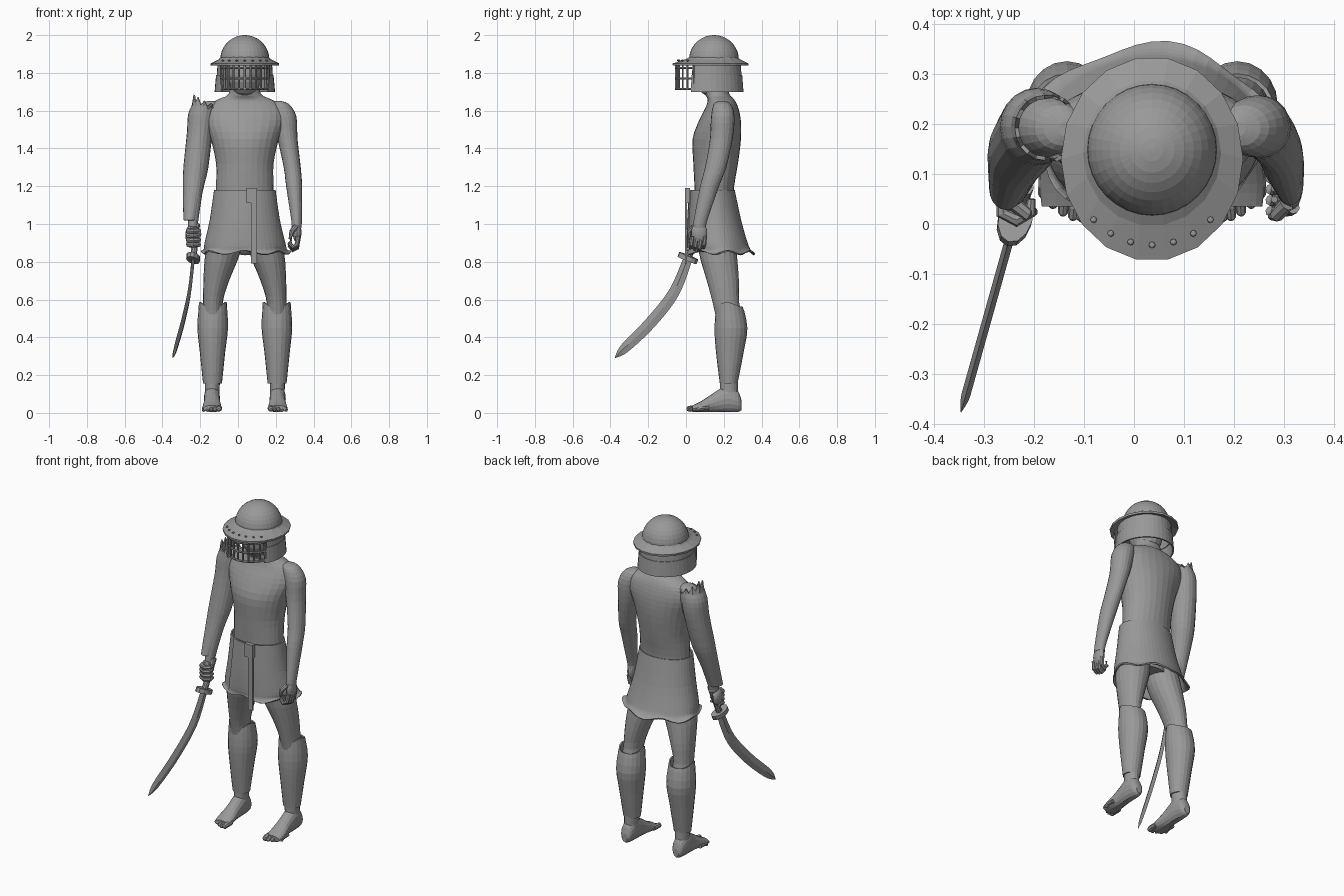
import bpy, bmesh, math
from mathutils import Vector

MID = 0.036          # body centre line in x
parts = []

cube = bpy.data.objects.get("Cube")
if cube:
    bpy.data.objects.remove(cube)

grey = bpy.data.materials.new("plain_grey")
grey.use_nodes = True
COLOUR = (0.32, 0.32, 0.32, 1)
grey.diffuse_color = COLOUR
grey.node_tree.nodes["Principled BSDF"].inputs["Base Color"].default_value = COLOUR


def finish(name, bm):
    bmesh.ops.recalc_face_normals(bm, faces=bm.faces)
    mesh = bpy.data.meshes.new(name)
    bm.to_mesh(mesh)
    bm.free()
    ob = bpy.data.objects.new(name, mesh)
    bpy.context.collection.objects.link(ob)
    mesh.materials.append(grey)
    parts.append(ob)
    return ob


def skin(name, rings, caps=True, closed=True, solid=0.0, mirror=False):
    """Join rings of points into a surface; optionally add its mirrored twin."""
    if mirror:
        twin = [[Vector((2 * MID - p[0], p[1], p[2])) for p in r] for r in rings]
        skin("right_" + name, twin, caps, closed, solid)
        name = "left_" + name
    bm = bmesh.new()
    grid = [[bm.verts.new(p) for p in r] for r in rings]
    n = len(grid[0])
    for a, b in zip(grid, grid[1:]):
        for i in range(n if closed else n - 1):
            j = (i + 1) % n
            bm.faces.new((a[i], a[j], b[j], b[i]))
    if caps:
        bm.faces.new(grid[0])
        bm.faces.new(grid[-1])
    ob = finish(name, bm)
    if solid:
        mod = ob.modifiers.new("thickness", "SOLIDIFY")
        mod.thickness = solid
    return ob


def ease(rows, steps):
    """Catmull-Rom interpolation between rows of numbers."""
    out = []
    for i in range(len(rows) - 1):
        p0, p1 = rows[max(i - 1, 0)], rows[i]
        p2, p3 = rows[i + 1], rows[min(i + 2, len(rows) - 1)]
        for s in range(steps):
            t = s / steps
            out.append([b + t / 2 * (c - a + t * (2 * a - 5 * b + 4 * c - d + t * (3 * (b - c) + d - a)))
                        for a, b, c, d in zip(p0, p1, p2, p3)])
    return out + [list(rows[-1])]


def loft(name, rows, n=20, steps=3, arc=None, wave=None, **kw):
    """Rows are z, x, y, rx, ry of level ellipses; arc limits the sweep in degrees."""
    rows = ease(rows, steps)
    rings = []
    for k, (z, x, y, rx, ry) in enumerate(rows):
        ring = []
        for i in range(n):
            a = math.radians(arc[0] + (arc[1] - arc[0]) * i / (n - 1)) if arc else math.tau * i / n
            dr, dz = wave(k / (len(rows) - 1), a, i) if wave else (0, 0)
            ring.append(Vector((x + rx * (1 + dr) * math.cos(a), y + ry * (1 + dr) * math.sin(a), z + dz)))
        rings.append(ring)
    return skin(name, rings, closed=arc is None, **kw)


def tube(name, path, radii, n=8, **kw):
    path = [Vector(p) for p in path]
    rings = []
    for i, p in enumerate(path):
        d = path[min(i + 1, len(path) - 1)] - path[max(i - 1, 0)]
        q = d.to_track_quat("Z", "Y")
        r = radii[min(i, len(radii) - 1)]
        rings.append([p + q @ Vector((r * math.cos(math.tau * k / n), r * math.sin(math.tau * k / n), 0))
                      for k in range(n)])
    return skin(name, rings, **kw)


def ball(name, c, size, u=16, v=10):
    bm = bmesh.new()
    bmesh.ops.create_uvsphere(bm, u_segments=u, v_segments=v, radius=1)
    for p in bm.verts:
        p.co = Vector(c) + Vector([a * b for a, b in zip(p.co, size)])
    return finish(name, bm)


def box(name, lo, hi):
    x, y, z = zip(lo, hi)
    return skin(name, [[(x[0], y[0], h), (x[1], y[0], h), (x[1], y[1], h), (x[0], y[1], h)] for h in z])


# torso, neck and head
loft("torso", [(.9, MID, .16, .12, .09), (1.1, MID, .15, .15, .1), (1.2, MID, .15, .152, .105),
               (1.32, MID, .157, .152, .118), (1.45, MID, .163, .18, .128), (1.55, MID, .18, .212, .11),
               (1.62, MID, .19, .2, .085), (1.66, MID, .185, .14, .07), (1.69, MID, .165, .085, .064),
               (1.78, MID, .15, .07, .062)], n=28)
ball("head", (MID, .145, 1.79), (.09, .1, .12))

# arms, mirrored, with a torn sleeve over the right one
loft("arm", [(1.652, .21, .19, .012, .015), (1.635, .22, .192, .05, .045), (1.57, .245, .195, .064, .062),
             (1.45, .262, .187, .053, .06), (1.3, .287, .157, .045, .056), (1.2, .297, .125, .042, .05),
             (1.02, .31, .077, .028, .036), (.98, .31, .072, .026, .034)], mirror=True)
loft("torn_sleeve", [(1.64, -.178, .192, .06, .065), (1.58, -.192, .195, .072, .076), (1.48, -.203, .188, .068, .076),
                     (1.3, -.223, .155, .066, .068), (1.2, -.236, .128, .056, .058), (1.02, -.255, .07, .034, .042)],
     caps=False, solid=.008,
     wave=lambda t, a, i: (0, (.016 if i % 2 else -.02) - .03 * math.cos(a)) if t == 0 else (0, 0))

# hands: a relaxed curl on the left, a fist round the grip on the right
ball("left_palm", (.313, .07, .955), (.023, .042, .055))
ball("right_palm", (-.255, .058, .94), (.024, .04, .05))
for i in range(4):
    y = .033 + .022 * i
    z = .935 - .008 * (i % 3)
    tube("left_finger", [(.318, y, z), (.312, y - .004, z - .045), (.29, y - .008, z - .058),
                         (.273, y - .008, z - .035), (.28, y - .006, z - .012)], [.013, .013, .012, .011, .007])
    z = .895 + .024 * i
    tube("right_finger", [(-.262, .06, z), (-.262, .022, z - .004), (-.235, .008, z - .006),
                          (-.207, .024, z - .004), (-.205, .05, z)], [.013, .014, .014, .013, .008])
tube("left_thumb", [(.305, .04, .985), (.285, .018, .96), (.275, .015, .92)], [.015, .014, .008])
tube("right_thumb", [(-.25, .05, .975), (-.215, .02, .97), (-.2, .025, .94)], [.015, .014, .009])

# legs and greaves
loft("leg", [(1.0, .125, .155, .08, .095), (.85, .152, .168, .092, .1), (.7, .187, .195, .068, .085),
             (.58, .205, .212, .052, .07), (.45, .206, .235, .06, .07), (.16, .208, .227, .04, .048),
             (.07, .21, .232, .04, .05)], mirror=True)
loft("greave", [(.57, .205, .23, .074, .07), (.45, .206, .238, .081, .087), (.32, .207, .232, .067, .073),
                (.155, .207, .226, .05, .047)], caps=False, solid=.008, mirror=True,
     wave=lambda t, a, i: (0, .014 * math.cos(2 * a) - .006 * math.sin(3 * a)) if t == 0 else (0, 0))

# bare feet with toes
FOOT = ease([(.294, .21, .04, .018, .025), (.275, .21, .06, .036, .055), (.22, .21, .075, .043, .073),
             (.15, .209, .055, .043, .053), (.08, .21, .032, .05, .03), (.035, .21, .022, .046, .018)], 3)
skin("foot", [[Vector((x + rx * math.cos(math.tau * k / 16), y, max(.004, z + rz * math.sin(math.tau * k / 16))))
               for k in range(16)] for y, x, z, rx, rz in FOOT], mirror=True)
for i in range(5):
    r = .016 if i == 0 else .011
    x, y = .172 + .02 * i, .004 + .003 * i * i
    tube("toe", [(x, y + .07, .025), (x, y + .025, .024), (x + .002, y + .006, r + .004), (x + .002, y, r + .003)],
         [r, r, r * .9, r * .4], mirror=True)

# skirt with a flared uneven hem, overlapping front panel and belt tail
SKIRT = [(1.18, MID, .14, .163, .118), (1.02, MID, .152, .186, .14), (.9, MID, .168, .214, .158),
         (.865, MID, .176, .22, .165), (.85, MID, .182, .235, .176)]


def hem(t, a, i):
    return (.05 * t ** 3 * math.cos(5 * a - .8), .01 * t ** 4 * math.sin(7 * a))


loft("skirt", SKIRT, n=48, caps=False, solid=.008, wave=hem)
loft("skirt_front_panel", [(z, x, y, rx + .006, ry + .006) for z, x, y, rx, ry in SKIRT], n=10, arc=(-122, -76),
     caps=False, solid=.006, wave=hem)
box("belt_buckle", (.046, -.004, 1.11), (.1, .022, 1.19))
box("belt_tail", (.07, -.004, .79), (.1, .006, 1.12))

# helmet: brim, dome, rivets, layered neck guard
dome = [(1.87 + .13 * math.sin(t), MID, .148, .13 * math.cos(t), .132 * math.cos(t))
        for t in [math.pi / 2 * k / 9 for k in range(9)]]
loft("helmet_dome", dome + [(2.0, MID, .148, .004, .004)], n=32, steps=1)
loft("helmet_brim", [(1.865, MID, .148, .11, .11), (1.838, MID, .13, .18, .203), (1.85, MID, .13, .182, .204),
                     (1.872, MID, .142, .138, .146), (1.885, MID, .148, .126, .128)], n=18, steps=1)
for k in range(7):
    a = math.radians(-135 + 15 * k)
    ball("brim_rivet", (MID + .165 * math.cos(a), .13 + .172 * math.sin(a), 1.866), (.007, .007, .005), 8, 5)
loft("neck_guard_upper", [(1.855, MID, .132, .144, .158), (1.775, MID, .132, .149, .163)], n=28, steps=1,
     arc=(-38, 218), caps=False, solid=.008)
loft("neck_guard_lower", [(1.79, MID, .132, .152, .166), (1.7, MID, .132, .16, .173)], n=28, steps=1,
     arc=(-38, 218), caps=False, solid=.008)


# face grille
def grille(angle, z):
    a = math.radians(angle)
    return (MID + .146 * math.cos(a), .13 + .182 * math.sin(a), z)


for k in range(11):
    angle = -150 + 12 * k
    tube("grille_upright", [grille(angle, 1.71), grille(angle, 1.85)], [.006], n=6)
for z in (1.715, 1.77, 1.825):
    tube("grille_crossbar", [grille(-150 + 10 * k, z) for k in range(13)], [.006], n=6)

# curved sword: grip, guard and blade lie in one slanted upright plane
SIDE = Vector((.96, -.28, 0))


def sword_point(y, z):
    return Vector((-.24 + .28 * y, y, z))


tube("sword_grip", [sword_point(.012, .82), sword_point(.05, .92), sword_point(.075, 1.0)], [.018, .017, .019], n=10)
axis = (sword_point(.05, .92) - sword_point(.012, .82)).normalized()
across = axis.cross(SIDE).normalized()
skin("sword_guard", [[sword_point(.01, .82) + axis * h + SIDE * (.034 * math.cos(math.tau * k / 12))
                      + across * (.056 * math.sin(math.tau * k / 12)) for k in range(12)] for h in (-.013, .013)])
line = ease([(.008, .81, .025), (-.065, .635, .03), (-.19, .475, .031), (-.325, .342, .026), (-.375, .292, .002)], 5)
rings = []
for i, (y, z, w) in enumerate(line):
    p = sword_point(y, z)
    a, b = line[max(i - 1, 0)], line[min(i + 1, len(line) - 1)]
    d = (sword_point(b[0], b[1]) - sword_point(a[0], a[1])).normalized()
    edge, thick = d.cross(SIDE).normalized() * w, SIDE * (.009 * min(1, w / .02))
    rings.append([p + edge, p + thick, p - edge, p - thick])
skin("sword_blade", rings)

# smooth shading with sharp creases
for ob in bpy.context.view_layer.objects:
    ob.select_set(ob in parts)
bpy.context.view_layer.objects.active = parts[0]
bpy.ops.object.shade_smooth_by_angle(angle=math.radians(35))
